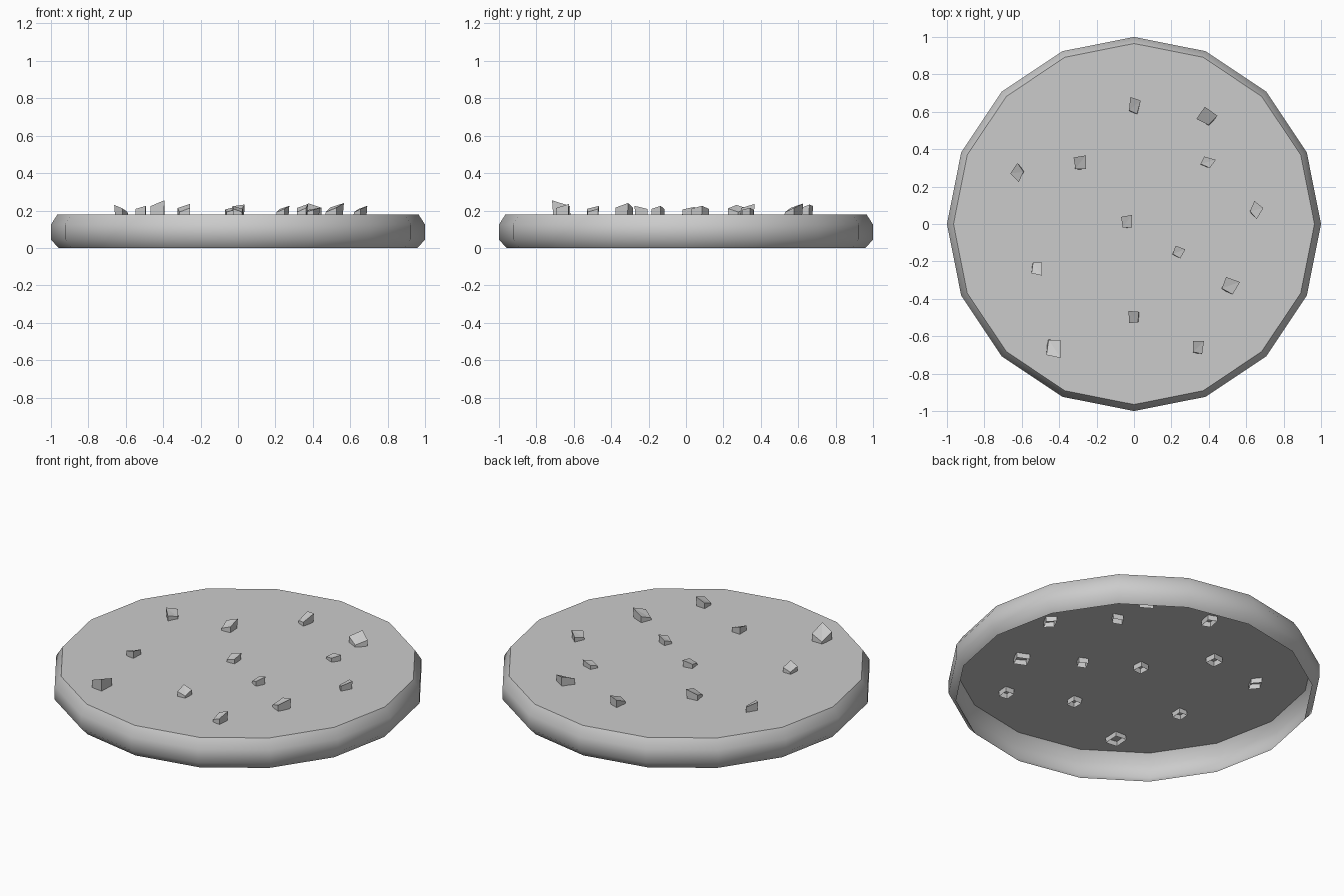
import bpy, bmesh, math

if "Cube" in bpy.data.objects:
    bpy.data.objects.remove(bpy.data.objects["Cube"])

TOP = 0.18


def mesh_object(name, bm):
    bmesh.ops.recalc_face_normals(bm, faces=bm.faces)
    me = bpy.data.meshes.new(name)
    bm.to_mesh(me)
    bm.free()
    ob = bpy.data.objects.new(name, me)
    bpy.context.collection.objects.link(ob)
    return ob


def skin(bm, lower, upper):
    n = len(lower)
    for i in range(n):
        j = (i + 1) % n
        bm.faces.new((lower[i], lower[j], upper[j], upper[i]))


# Round 16-sided shell, open underneath
SIDES = 16
bm = bmesh.new()
rings = []
for r, z in [(0.96, 0.0), (1.0, 0.045), (1.0, 0.125), (0.965, TOP)]:
    rings.append([bm.verts.new((r * math.cos(2 * math.pi * i / SIDES),
                                r * math.sin(2 * math.pi * i / SIDES), z))
                  for i in range(SIDES)])
for lower, upper in zip(rings, rings[1:]):
    skin(bm, lower, upper)
cap = bm.faces.new(rings[-1])
shell = mesh_object("round_base", bm)
for p in shell.data.polygons:
    p.use_smooth = len(p.vertices) == 4


# Sharp chips: hollow, tilted four-sided wedges pushed through the top
def chip(name, x, y, w, h, spin, peak, peak_dir):
    bm = bmesh.new()
    a, pd = math.radians(spin), math.radians(peak_dir)
    lower, upper = [], []
    for k in range(4):
        t = a + k * math.pi / 2
        c, s = math.cos(t), math.sin(t)
        lean = (math.cos(t - pd) + 1) / 2
        lower.append(bm.verts.new((x + w * c * 0.9, y + h * s * 0.9, TOP - 0.03)))
        grow = 0.75 + 0.3 * lean
        upper.append(bm.verts.new((x + w * c * grow, y + h * s * grow,
                                   TOP + 0.012 + (peak - 0.012) * lean)))
    skin(bm, lower, upper)
    # fold the top face along its slope
    i = max(range(4), key=lambda k: upper[k].co.z)
    p, q, r, s = (upper[(i + k) % 4] for k in range(4))
    bm.faces.new((p, q, r))
    bm.faces.new((p, r, s))
    mesh_object(name, bm)


# x, y, half width, half depth, spin, peak height, peak direction
chips = [
    (0.00, 0.63, 0.04, 0.058, 30, 0.055, 60),
    (0.39, 0.57, 0.063, 0.055, 10, 0.058, 100),
    (0.39, 0.33, 0.048, 0.036, 20, 0.035, 20),
    (-0.29, 0.325, 0.048, 0.052, 50, 0.055, 50),
    (-0.62, 0.275, 0.04, 0.057, 5, 0.05, 185),
    (0.65, 0.075, 0.04, 0.055, 10, 0.045, 10),
    (-0.04, 0.01, 0.042, 0.048, 50, 0.04, 50),
    (0.235, -0.15, 0.04, 0.04, 20, 0.045, 20),
    (-0.52, -0.235, 0.04, 0.05, 40, 0.045, 310),
    (0.51, -0.33, 0.057, 0.055, 20, 0.06, 20),
    (0.00, -0.50, 0.04, 0.048, 45, 0.045, 135),
    (0.34, -0.66, 0.042, 0.05, 40, 0.055, 40),
    (-0.43, -0.66, 0.055, 0.07, 40, 0.075, 310),
]
for i, data in enumerate(chips):
    chip(f"chip_{i + 1}", *data)
